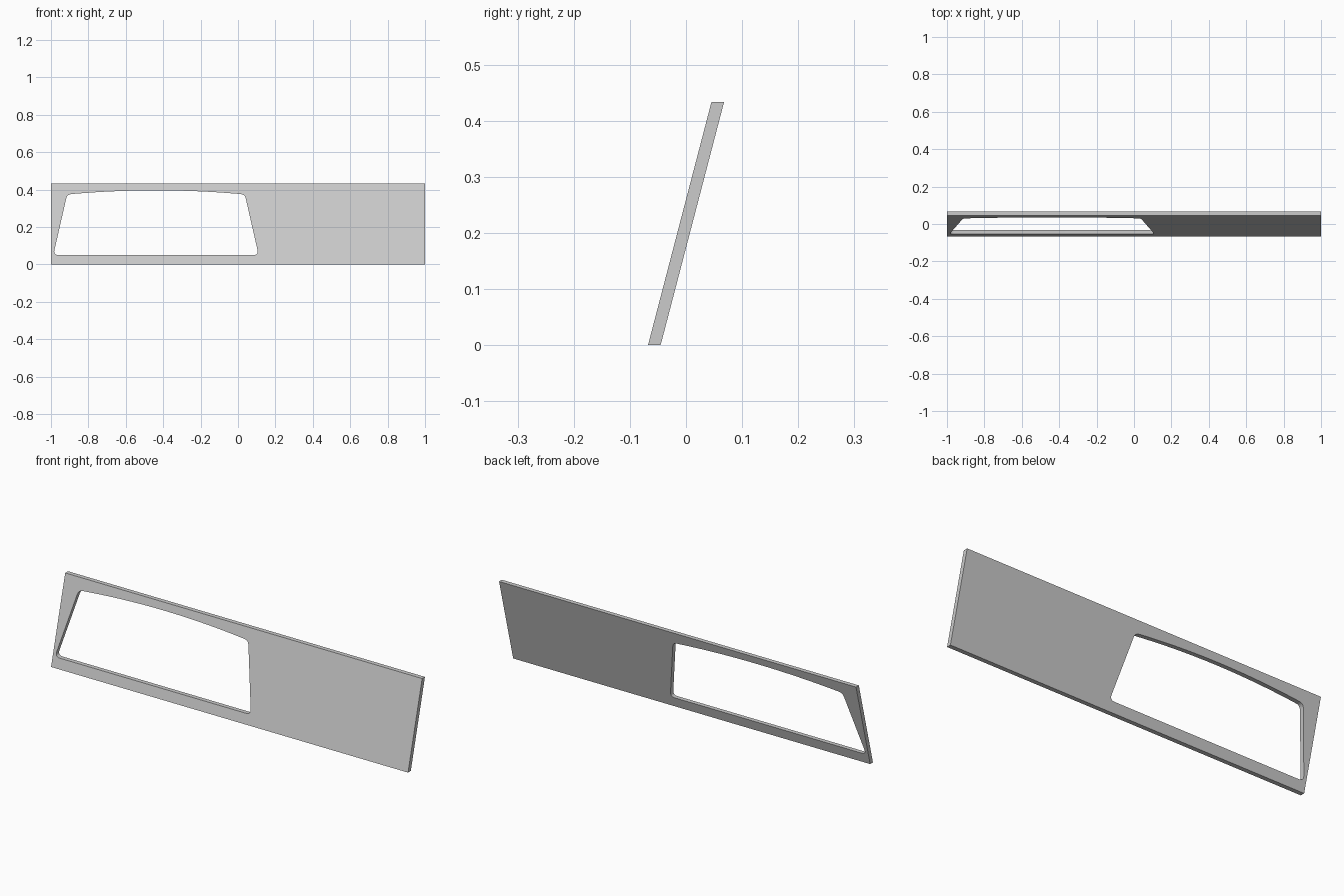
import bpy
import bmesh
from mathutils import Matrix, Vector

cube = bpy.data.objects.get("Cube")
if cube:
    bpy.data.objects.remove(cube)

HEIGHT, THICK = 0.433, 0.0225
LEAN = 0.113 / HEIGHT          # how far the panel leans back per unit height
CENTRE = -0.4385               # middle of the window opening

grey = bpy.data.materials.new("light grey")
grey.use_nodes = True
colour = (0.6, 0.6, 0.6, 1)
grey.diffuse_color = colour
grey.node_tree.nodes["Principled BSDF"].inputs["Base Color"].default_value = colour


def rounded(corner, before, after, radius, steps=6):
    """Points of a soft corner between two neighbouring points."""
    a = corner + (before - corner).normalized() * radius
    b = corner + (after - corner).normalized() * radius
    return [a.lerp(corner, t).lerp(corner.lerp(b, t), t)
            for t in (i / steps for i in range(steps + 1))]


def window_outline():
    """Tapered opening with a gently arched top and rounded corners."""
    low, high, rise = 0.05, 0.374, 0.022
    bottom, top = 0.549, 0.475
    n = 16
    arch = [Vector((top * u, high + rise * (1 - u * u)))
            for u in (1 - 2 * i / n for i in range(n + 1))]
    br, bl = Vector((bottom, low)), Vector((-bottom, low))
    pts = rounded(bl, arch[-1], br, 0.027)
    pts += rounded(br, bl, arch[0], 0.027)
    pts += rounded(arch[0], br, arch[1], 0.022)
    pts += arch[1:-1]
    pts += rounded(arch[-1], arch[-2], bl, 0.022)
    return [(CENTRE + p.x, p.y) for p in pts]


def add_loop(bm, pts):
    verts = [bm.verts.new((x, -THICK / 2, z)) for x, z in pts]
    return [bm.edges.new((v, verts[i - 1])) for i, v in enumerate(verts)]


# Flat panel with the window hole, thickened and then sheared backwards
bm = bmesh.new()
edges = add_loop(bm, [(-1, 0), (1, 0), (1, HEIGHT), (-1, HEIGHT)])
edges += add_loop(bm, window_outline())
bmesh.ops.triangle_fill(bm, use_beauty=True, use_dissolve=False, edges=edges,
                        normal=(0, -1, 0))
extruded = bmesh.ops.extrude_face_region(bm, geom=bm.faces[:], use_keep_orig=True)
back = [g for g in extruded["geom"] if isinstance(g, bmesh.types.BMVert)]
bmesh.ops.translate(bm, verts=back, vec=(0, THICK, 0))
shear = Matrix.Identity(4)
shear[1][2] = LEAN
shear[1][3] = -LEAN * HEIGHT / 2
bmesh.ops.transform(bm, matrix=shear, verts=bm.verts[:])
bmesh.ops.recalc_face_normals(bm, faces=bm.faces[:])

mesh = bpy.data.meshes.new("window_panel")
bm.to_mesh(mesh)
bm.free()
mesh.materials.append(grey)
panel = bpy.data.objects.new("window_panel", mesh)
bpy.context.collection.objects.link(panel)

# Smooth the rounded rim, keep the panel edges crisp
bpy.context.view_layer.objects.active = panel
panel.select_set(True)
bpy.ops.object.shade_smooth_by_angle(angle=0.52)
